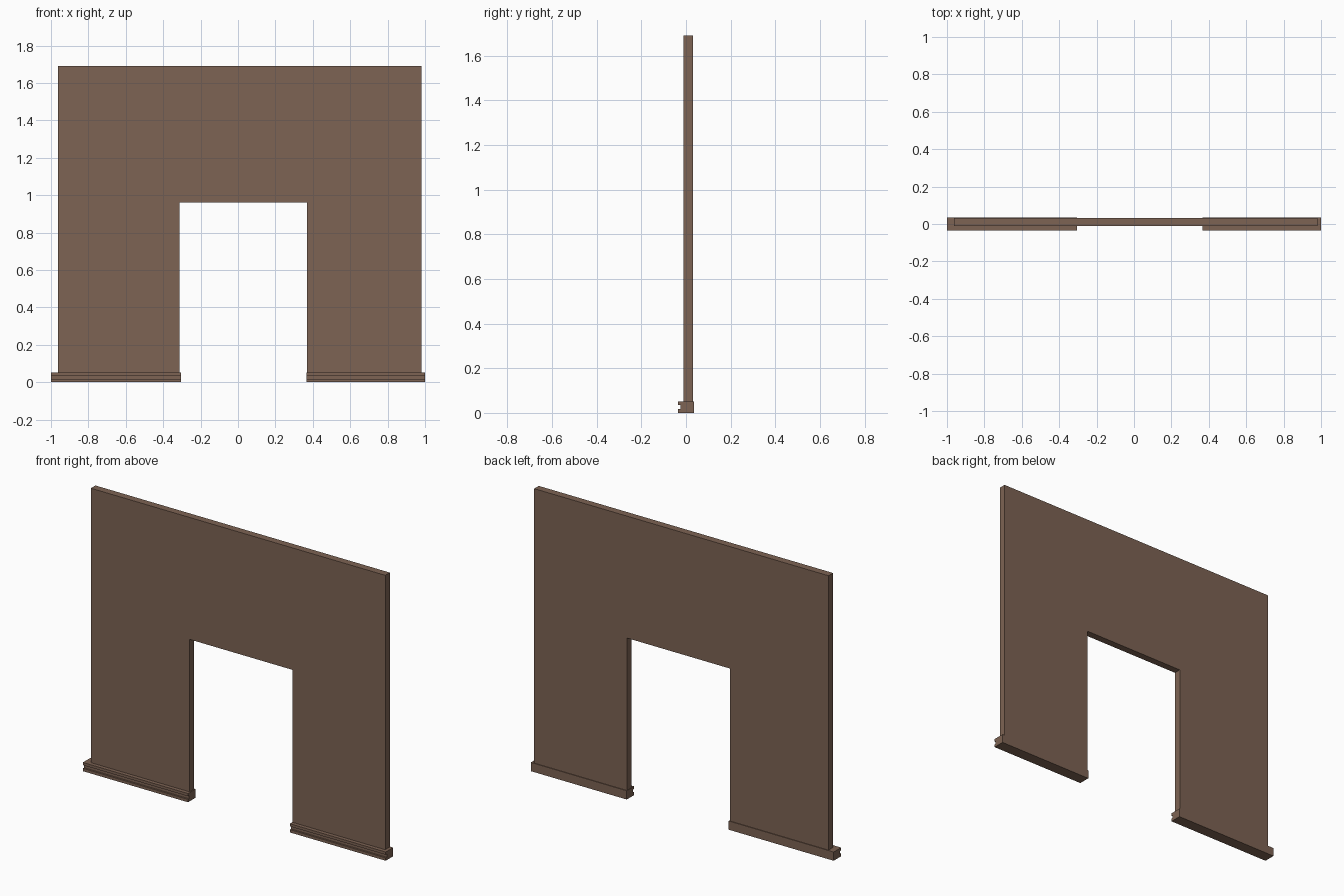
import bpy

cube = bpy.data.objects.get("Cube")
if cube:
    bpy.data.objects.remove(cube)

# Single flat brown for the whole model
brown = bpy.data.materials.new("warm_brown")
brown.use_nodes = True
colour = (0.205, 0.125, 0.087, 1)
brown.diffuse_color = colour
brown.node_tree.nodes["Principled BSDF"].inputs["Base Color"].default_value = colour


def extrude(name, outline, start, end, place):
    """Extrude a 2D outline from start to end; place maps (u, v, depth) to xyz."""
    n = len(outline)
    verts = [place(u, v, d) for d in (start, end) for u, v in outline]
    faces = [tuple(range(n)), tuple(reversed(range(n, 2 * n)))]
    faces += [(i, i + n, (i + 1) % n + n, (i + 1) % n) for i in range(n)]
    mesh = bpy.data.meshes.new(name)
    mesh.from_pydata(verts, [], faces)
    mesh.materials.append(brown)
    obj = bpy.data.objects.new(name, mesh)
    bpy.context.collection.objects.link(obj)
    return obj


# Wall panel with a doorway
left, right, top = -0.963, 0.981, 1.69
door_left, door_right, door_top = -0.312, 0.369, 0.962
wall_outline = [(left, 0), (door_left, 0), (door_left, door_top),
                (door_right, door_top), (door_right, 0), (right, 0),
                (right, top), (left, top)]
extrude("wall", wall_outline, -0.012, 0.031, lambda u, v, d: (u, d, v))

# Grooved skirting boards on both sides of the doorway
front, groove, back, height = -0.035, -0.025, 0.035, 0.052
board_profile = [(front, 0), (back, 0), (back, height), (front, height),
                 (front, 0.036), (groove, 0.036), (groove, 0.017), (front, 0.017)]
for name, start, end in (("right_skirting", -1, -0.306),
                         ("left_skirting", 0.367, 1)):
    extrude(name, board_profile, start, end, lambda u, v, d: (d, u, v))
